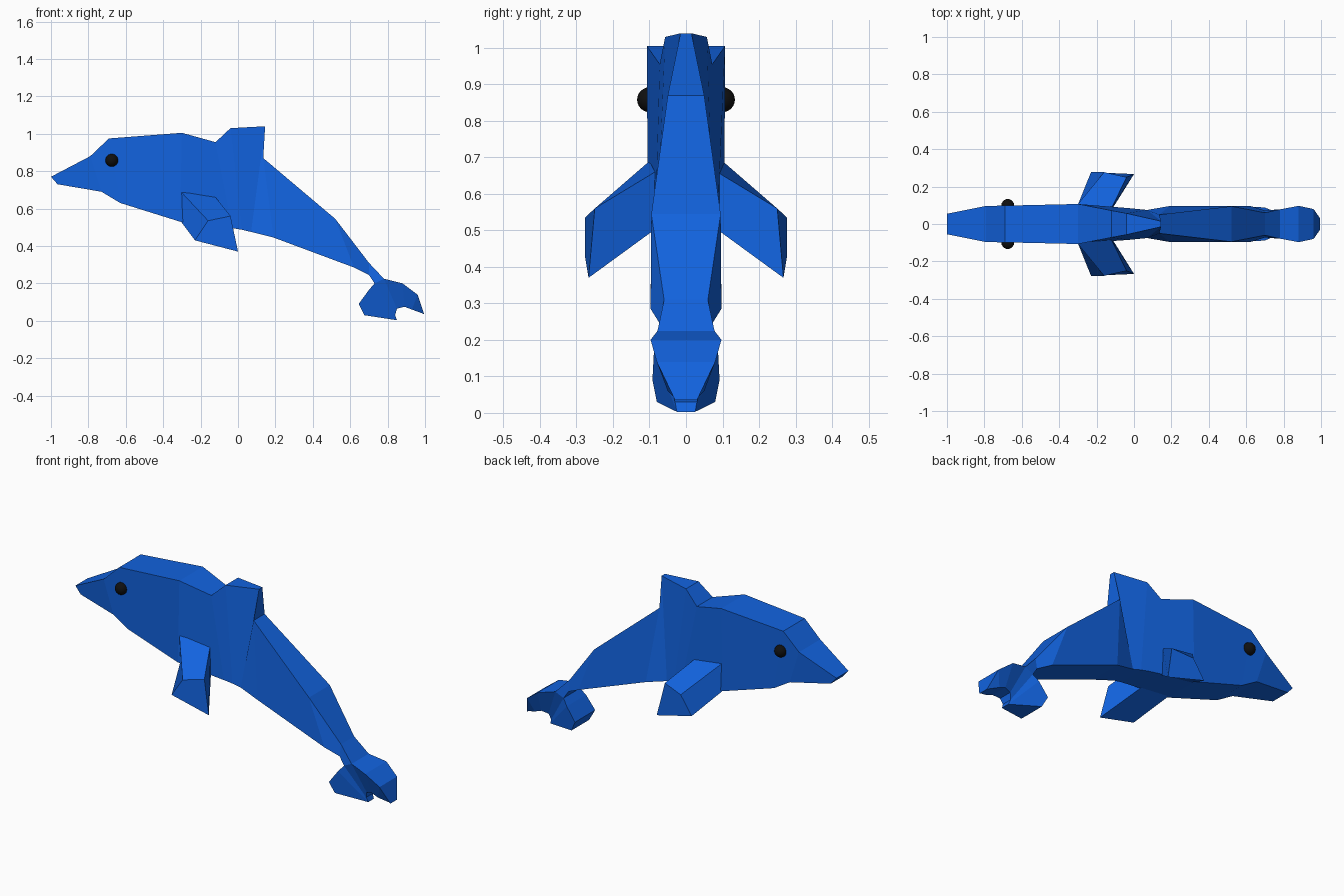
import bpy, bmesh


def material(name, rgb):
    m = bpy.data.materials.new(name)
    m.diffuse_color = (*rgb, 1)
    return m


BLUE = material("blue_skin", (0.006, 0.125, 0.74))
BLACK = material("black_eye", (0.005, 0.005, 0.005))


def loft(name, rings):
    """Skin a closed low-poly solid through a list of point rings."""
    bm = bmesh.new()
    loops = [[bm.verts.new(p) for p in ring] for ring in rings]
    n = len(loops[0])
    for a, b in zip(loops, loops[1:]):
        for i in range(n):
            j = (i + 1) % n
            bm.faces.new((a[i], a[j], b[j], b[i]))
    bm.faces.new(loops[0])
    bm.faces.new(loops[-1])
    bmesh.ops.recalc_face_normals(bm, faces=bm.faces)
    mesh = bpy.data.meshes.new(name)
    bm.to_mesh(mesh)
    bm.free()
    mesh.materials.append(BLUE)
    ob = bpy.data.objects.new(name, mesh)
    bpy.context.collection.objects.link(ob)
    return ob


def slab(name, stations):
    """Loft four-sided sections: top x, z, half width, then bottom x, z, half width."""
    return loft(name, [[(tx, -tw, tz), (tx, tw, tz), (bx, bw, bz), (bx, -bw, bz)]
                       for tx, tz, tw, bx, bz, bw in stations])


# Body with dorsal fin, nose to tail stock
slab("body", [
    (-1.00, 0.77, 0.055, -0.965, 0.73, 0.058),
    (-0.79, 0.88, 0.097, -0.73, 0.69, 0.095),
    (-0.69, 0.975, 0.098, -0.63, 0.63, 0.097),
    (-0.30, 1.005, 0.107, -0.31, 0.53, 0.105),
    (-0.12, 0.955, 0.072, -0.03, 0.495, 0.085),
    (-0.04, 1.03, 0.057, 0.02, 0.487, 0.08),
    (0.145, 1.04, 0.015, 0.07, 0.475, 0.075),
    (0.135, 0.87, 0.05, 0.19, 0.445, 0.096),
    (0.52, 0.545, 0.095, 0.62, 0.285, 0.097),
    (0.70, 0.31, 0.06, 0.70, 0.245, 0.072),
    (0.78, 0.225, 0.078, 0.73, 0.20, 0.075),
])

# Tail fluke, an arch from the front lobe to the rear lobe
slab("tail_fluke", [
    (0.645, 0.09, 0.092, 0.675, 0.03, 0.08),
    (0.70, 0.165, 0.088, 0.85, 0.003, 0.025),
    (0.73, 0.20, 0.075, 0.84, 0.03, 0.03),
    (0.78, 0.225, 0.078, 0.85, 0.065, 0.04),
    (0.88, 0.20, 0.097, 0.89, 0.075, 0.05),
    (0.96, 0.14, 0.08, 0.93, 0.06, 0.05),
    (0.995, 0.035, 0.03, 0.985, 0.04, 0.03),
])

for side, s in (("right", -1), ("left", 1)):
    # Pectoral flipper
    root = [(-0.305, 0.09, 0.53), (-0.305, 0.10, 0.69), (-0.12, 0.085, 0.66), (-0.12, 0.075, 0.51)]
    tip = [(-0.23, 0.277, 0.43), (-0.16, 0.277, 0.535), (-0.04, 0.25, 0.56), (0.0, 0.267, 0.37)]
    loft(side + "_flipper", [[(x, s * y, z) for x, y, z in ring] for ring in (root, tip)])
    # Eye
    bpy.ops.mesh.primitive_uv_sphere_add(segments=20, ring_count=12, radius=0.034,
                                         location=(-0.675, s * 0.1, 0.858))
    eye = bpy.context.object
    eye.name = side + "_eye"
    eye.data.materials.append(BLACK)
    bpy.ops.object.shade_smooth()
